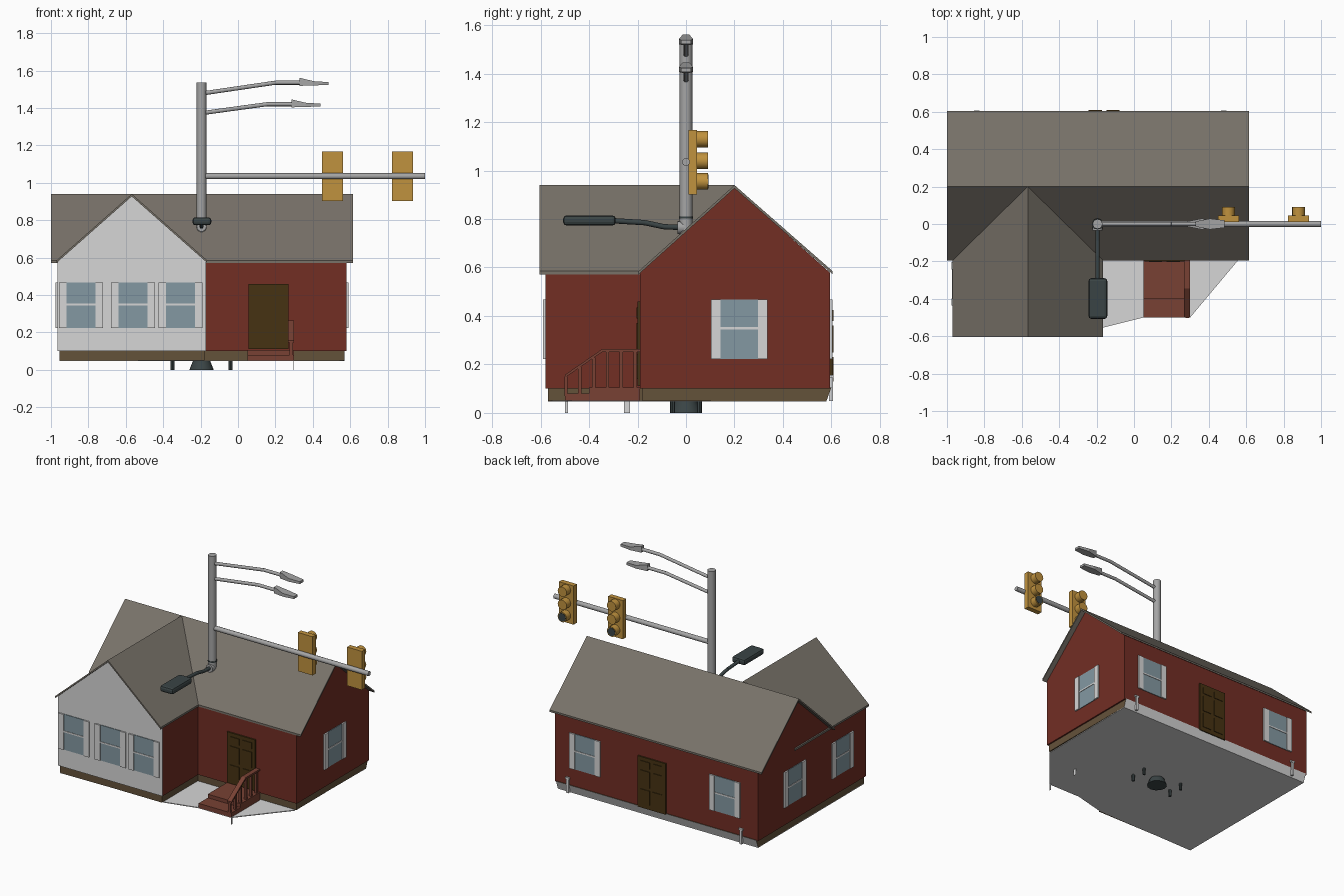
import bpy, bmesh, math
from mathutils import Vector, Matrix

cube = bpy.data.objects.get("Cube")
if cube:
    bpy.data.objects.remove(cube)


def material(name, r, g, b):
    lin = [(c / 255 / 12.92) if c < 11 else ((c / 255 + 0.055) / 1.055) ** 2.4 for c in (r, g, b)]
    m = bpy.data.materials.new(name)
    m.use_nodes = True
    m.diffuse_color = (*lin, 1)
    m.node_tree.nodes["Principled BSDF"].inputs["Base Color"].default_value = (*lin, 1)
    return m


WHITE = material("white_paint", 214, 214, 214)
ROOF = material("grey_shingle", 120, 114, 105)
BRICK = material("red_brick", 114, 46, 36)
GLASS = material("blue_glass", 132, 153, 162)
AMBER = material("amber_housing", 192, 146, 62)
DOOR = material("dark_wood", 70, 50, 18)
STONE = material("brown_foundation", 100, 82, 58)
STEEL = material("grey_steel", 165, 165, 165)
DARK = material("dark_metal", 58, 68, 69)
STEP = material("red_wood", 120, 65, 51)


def finish(name, bm, *mats):
    bmesh.ops.recalc_face_normals(bm, faces=bm.faces)
    mesh = bpy.data.meshes.new(name)
    bm.to_mesh(mesh)
    bm.free()
    obj = bpy.data.objects.new(name, mesh)
    bpy.context.collection.objects.link(obj)
    for m in mats:
        mesh.materials.append(m)
    return obj


def box(name, lo, hi, mat, place=Matrix()):
    bm = bmesh.new()
    lo, hi = Vector(lo), Vector(hi)
    shape = Matrix.Translation((lo + hi) / 2) @ Matrix.Diagonal((*(hi - lo), 1))
    bmesh.ops.create_cube(bm, size=1, matrix=place @ shape)
    return finish(name, bm, mat)


def prism(name, axis, pts, a, b, *mats):
    """Extrude a 2D outline along an axis from a to b."""
    bm = bmesh.new()
    put = {"x": lambda p, t: (t, p[0], p[1]),
           "y": lambda p, t: (p[0], t, p[1]),
           "z": lambda p, t: (p[0], p[1], t)}[axis]
    face = bm.faces.new([bm.verts.new(put(p, a)) for p in pts])
    ext = bmesh.ops.extrude_face_region(bm, geom=[face])
    move = Vector(put((0, 0), b - a))
    bmesh.ops.translate(bm, vec=move, verts=[v for v in ext["geom"] if isinstance(v, bmesh.types.BMVert)])
    return finish(name, bm, *mats)


def rod(name, p, q, r, mat, r2=None, sides=16):
    p, q = Vector(p), Vector(q)
    bm = bmesh.new()
    turn = (q - p).to_track_quat("Z", "Y").to_matrix().to_4x4()
    bmesh.ops.create_cone(bm, cap_ends=True, segments=sides, radius1=r, radius2=r if r2 is None else r2,
                          depth=(q - p).length, matrix=Matrix.Translation((p + q) / 2) @ turn)
    obj = finish(name, bm, mat)
    bpy.ops.object.select_all(action="DESELECT")
    obj.select_set(True)
    bpy.context.view_layer.objects.active = obj
    bpy.ops.object.shade_smooth_by_angle()
    return obj


def pipe(name, pts, r, mat):
    for p, q in zip(pts, pts[1:]):
        rod(name, p, q, r, mat)


def paint(obj, rule):
    for f in obj.data.polygons:
        f.material_index = 1 if rule(f.normal) else 0


# Walls
gable = [(-0.19, 0.1), (0.595, 0.1), (0.595, 0.578), (0.2, 0.93), (-0.19, 0.578)]
prism("main_walls", "x", gable, -0.965, 0.58, BRICK)
wing = [(-0.965, 0.1), (-0.17, 0.1), (-0.17, 0.578), (-0.568, 0.93), (-0.965, 0.578)]
wing_walls = prism("wing_walls", "y", wing, -0.58, -0.15, BRICK, WHITE)
paint(wing_walls, lambda n: n.y < -0.5)


# Roofs
def chevron(left, mid, right):
    e, t, d = 0.585, 0.94, 0.013
    return [(left, e), (mid, t), (right, e), (right, e - d), (mid, t - d), (left, e - d)]


prism("main_roof", "x", chevron(-0.195, 0.2, 0.605), -1.0, 0.615, ROOF)
prism("wing_roof", "y", chevron(-0.97, -0.568, -0.165), -0.605, 0.2, ROOF)

# Foundation and ground slab
base = prism("main_foundation", "x", [(-0.18, 0.05), (0.58, 0.05), (0.6, 0.105), (-0.18, 0.105)],
             -0.955, 0.57, STONE, WHITE)
paint(base, lambda n: n.y > 0.5)
box("wing_foundation", (-0.955, -0.57, 0.05), (-0.18, -0.17, 0.105), STONE)
slab = [(-0.955, -0.57), (-0.17, -0.555), (0.05, -0.5), (0.3, -0.5), (0.56, -0.19), (0.57, 0.58), (-0.955, 0.58)]
prism("ground_slab", "z", slab, 0.046, 0.051, WHITE)


# Windows and doors, made facing the front and turned to each wall
def on_wall(x, y, z, turn):
    return Matrix.Translation((x, y, z)) @ Matrix.Rotation(math.radians(turn), 4, "Z")


def window(*spot):
    place = on_wall(*spot)
    w, h = 0.077, 0.122
    box("window_glass", (-w, -0.004, -h), (w, 0.01, h), GLASS, place)
    box("window_bar", (-w, -0.007, -0.001), (w, 0.01, 0.009), WHITE, place)
    for s in (-1, 1):
        a, b = sorted((s * w, s * (w + 0.04)))
        box("shutter", (a, -0.01, -h), (b, 0.01, h), WHITE, place)


for x in (-0.84, -0.562, -0.307):
    window(x, -0.58, 0.345, 0)
window(0.58, 0.22, 0.345, 90)
for x in (-0.715, 0.35):
    window(x, 0.595, 0.345, 180)
for y in (0.2, -0.32):
    window(-0.965, y, 0.345, -90)


def door(*spot):
    place = on_wall(*spot)
    box("door", (-0.107, -0.01, 0), (0.107, 0.01, 0.35), DOOR, place)
    for s in (-1, 1):
        for lo, hi in ((0.03, 0.13), (0.15, 0.26), (0.28, 0.325)):
            a, b = sorted((s * 0.012, s * 0.082))
            box("door_panel", (a, -0.014, lo), (b, 0, hi), DOOR, place)


door(0.163, -0.19, 0.11, 0)
door(-0.16, 0.595, 0.1, 180)

# Porch steps with a railing on one side
box("porch", (0.05, -0.4, 0.05), (0.3, -0.19, 0.105), STEP)
box("lower_step", (0.05, -0.5, 0.05), (0.3, -0.4, 0.08), STEP)
rail = [(-0.5, 0.145), (-0.345, 0.252), (-0.19, 0.252), (-0.19, 0.264), (-0.345, 0.264), (-0.5, 0.157)]
prism("handrail", "x", rail, 0.268, 0.3, STEP)
for i in range(6):
    y = -0.495 + i * 0.057
    box("baluster", (0.276, y - 0.007, 0.07), (0.294, y + 0.007, min(0.256, 0.15 + (y + 0.495) * 0.69)), STEP)

# Thin white stakes
for y, w in ((-0.493, 0.006), (-0.243, 0.012)):
    box("porch_stake", (0.298, y - w, 0), (0.3, y + w, 0.05), WHITE)
for x in (0.48, -0.84):
    box("back_pipe", (x - 0.008, 0.59, 0.05), (x + 0.008, 0.606, 0.15), WHITE)
    box("back_pipe_cap", (x - 0.015, 0.59, 0.145), (x + 0.015, 0.608, 0.157), WHITE)

# Street pole with its footing and bolts
PX = -0.195
rod("pole", (PX, 0, 0.05), (PX, 0, 1.535), 0.026, STEEL, sides=20)
rod("pole_footing", (PX, 0, 0), (PX, 0, 0.05), 0.065, DARK, r2=0.045, sides=12)
for dx in (-0.155, 0.155):
    for dy in (-0.055, 0.055):
        rod("anchor_bolt", (PX + dx, dy, 0), (PX + dx, dy, 0.05), 0.01, DARK, sides=8)
rod("pole_band", (PX, 0, 0.803), (PX, 0, 0.811), 0.029, DARK, sides=20)

# Twin lamp arms with wedge heads
for x, z, start in ((0.33, 1.535, 1.48), (0.285, 1.42, 1.375)):
    pipe("lamp_arm", [(PX, 0, start - 0.003), (x - 0.13, 0, z), (x + 0.02, 0, z)], 0.011, STEEL)
    bm = bmesh.new()
    rings = []
    for dx, w, lo, hi in ((0, 0.014, -0.017, 0.026), (0.075, 0.029, -0.014, 0.008), (0.155, 0.02, -0.013, 0.003)):
        rings.append([bm.verts.new((x + dx, sy * w, z + dz)) for sy, dz in ((-1, lo), (1, lo), (1, hi), (-1, hi))])
    for r, s in zip(rings, rings[1:]):
        for i in range(4):
            j = (i + 1) % 4
            bm.faces.new((r[i], r[j], s[j], s[i]))
    bm.faces.new(rings[0])
    bm.faces.new(rings[-1])
    finish("lamp_head", bm, STEEL)

# Traffic signals on the long arm
rod("signal_arm", (PX, 0, 1.035), (1.0, 0, 1.035), 0.016, STEEL)
for x in (0.505, 0.88):
    box("signal_housing", (x - 0.056, 0.01, 0.902), (x + 0.056, 0.045, 1.168), AMBER)
    for z in (1.13, 1.04, 0.955):
        rod("signal_hood", (x, 0.04, z), (x, 0.09, z), 0.034, AMBER)
    rod("signal_lens", (x, 0.08, 0.955), (x, 0.092, 0.955), 0.028, DARK)

# Low street lamp reaching forward
pipe("low_lamp_arm", [(PX, 0, 0.765), (PX, -0.09, 0.768), (PX, -0.17, 0.785), (PX, -0.3, 0.793)], 0.011, DARK)
rod("low_lamp_joint", (PX, -0.035, 0.765), (PX, 0, 0.765), 0.026, STEEL)
head = box("low_lamp_head", (-0.243, -0.507, 0.773), (-0.143, -0.29, 0.815), DARK)
bevel = head.modifiers.new("soft_corners", "BEVEL")
bevel.width = 0.014
bevel.segments = 2
